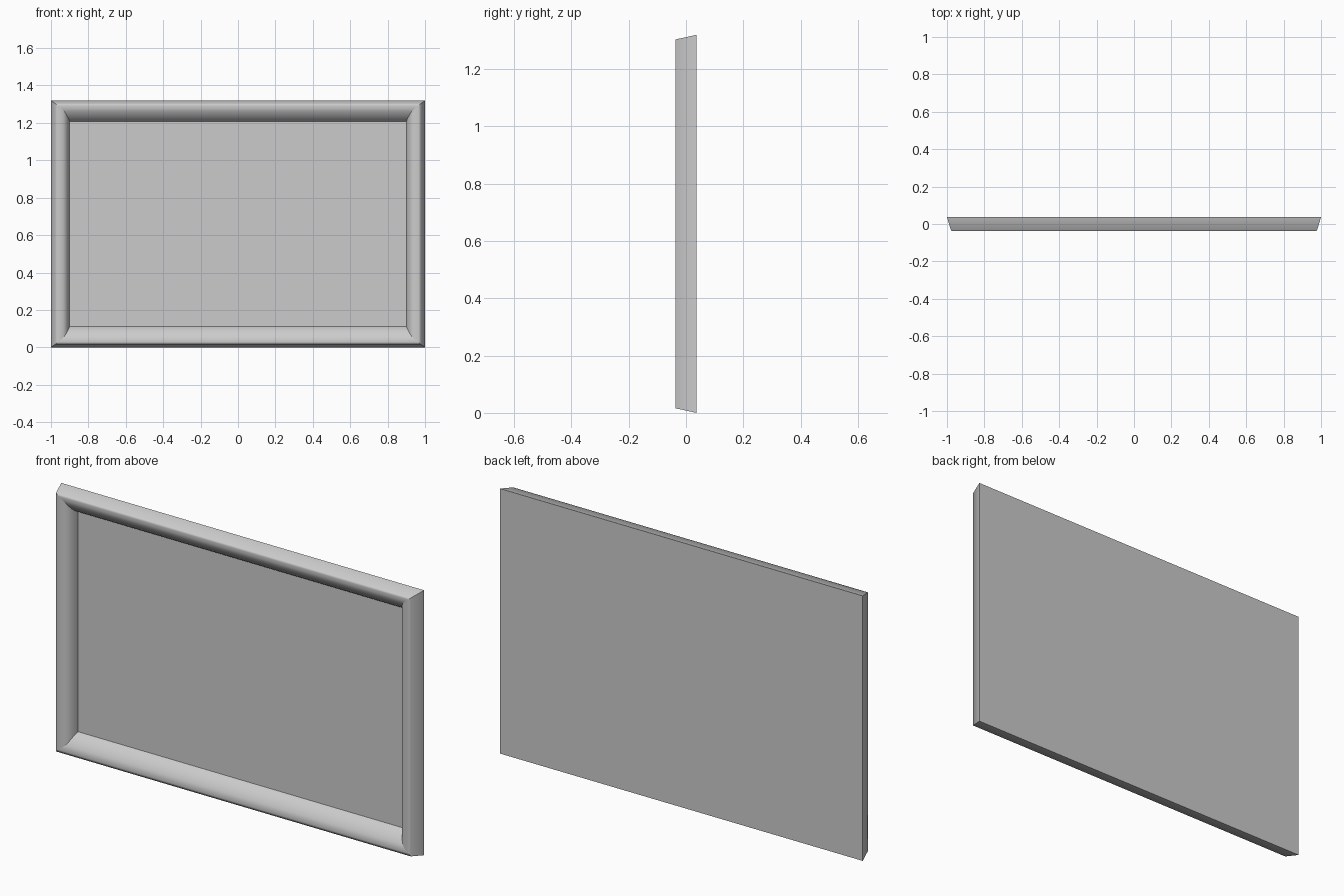
import bpy
import bmesh

cube = bpy.data.objects.get("Cube")
if cube:
    bpy.data.objects.remove(cube, do_unlink=True)

HALF_W, HEIGHT = 1.0, 1.32
MID = HEIGHT / 2
BACK, PANEL = 0.037, 0.025

# Moulding section: inset in x, inset in z, depth y, from back rim to panel
PROFILE = [(0, 0, BACK), (.022, .016, -.036), (.036, .028, -.037),
           (.054, .042, -.036), (.070, .057, -.030), (.082, .075, -.019),
           (.091, .092, -.004), (.097, .104, .011), (.10, .112, PANEL)]

grey = bpy.data.materials.new("plain_grey")
grey.use_nodes = True
colour = (0.6, 0.6, 0.6, 1)
grey.diffuse_color = colour
grey.node_tree.nodes["Principled BSDF"].inputs["Base Color"].default_value = colour


def make_object(name, rows, smooth):
    """Skin a grid of point rows with quads."""
    bm = bmesh.new()
    grid = [[bm.verts.new(p) for p in row] for row in rows]
    for a, b in zip(grid, grid[1:]):
        for i in range(len(a) - 1):
            face = bm.faces.new((a[i], a[i + 1], b[i + 1], b[i]))
            face.smooth = smooth
    mesh = bpy.data.meshes.new(name)
    bm.to_mesh(mesh)
    bm.free()
    mesh.materials.append(grey)
    obj = bpy.data.objects.new(name, mesh)
    bpy.context.collection.objects.link(obj)
    return obj


def corner(point, sx, sz):
    ix, iz, y = point
    return (sx * (HALF_W - ix), y, MID + sz * (MID - iz))


# Four mitred bars, each running between two neighbouring corners
BARS = {"bottom_bar": ((-1, -1), (1, -1)), "left_bar": ((1, -1), (1, 1)),
        "top_bar": ((1, 1), (-1, 1)), "right_bar": ((-1, 1), (-1, -1))}
for name, (start, end) in BARS.items():
    rows = [[corner(p, *start), corner(p, *end)] for p in PROFILE]
    make_object(name, rows, True)

# Recessed panel, facing forward
inner = PROFILE[-1]
make_object("front_panel", [[corner(inner, -1, -1), corner(inner, 1, -1)],
                            [corner(inner, -1, 1), corner(inner, 1, 1)]], False)

# Flat back board, facing backward
rim = PROFILE[0]
make_object("back_board", [[corner(rim, 1, -1), corner(rim, -1, -1)],
                           [corner(rim, 1, 1), corner(rim, -1, 1)]], False)
